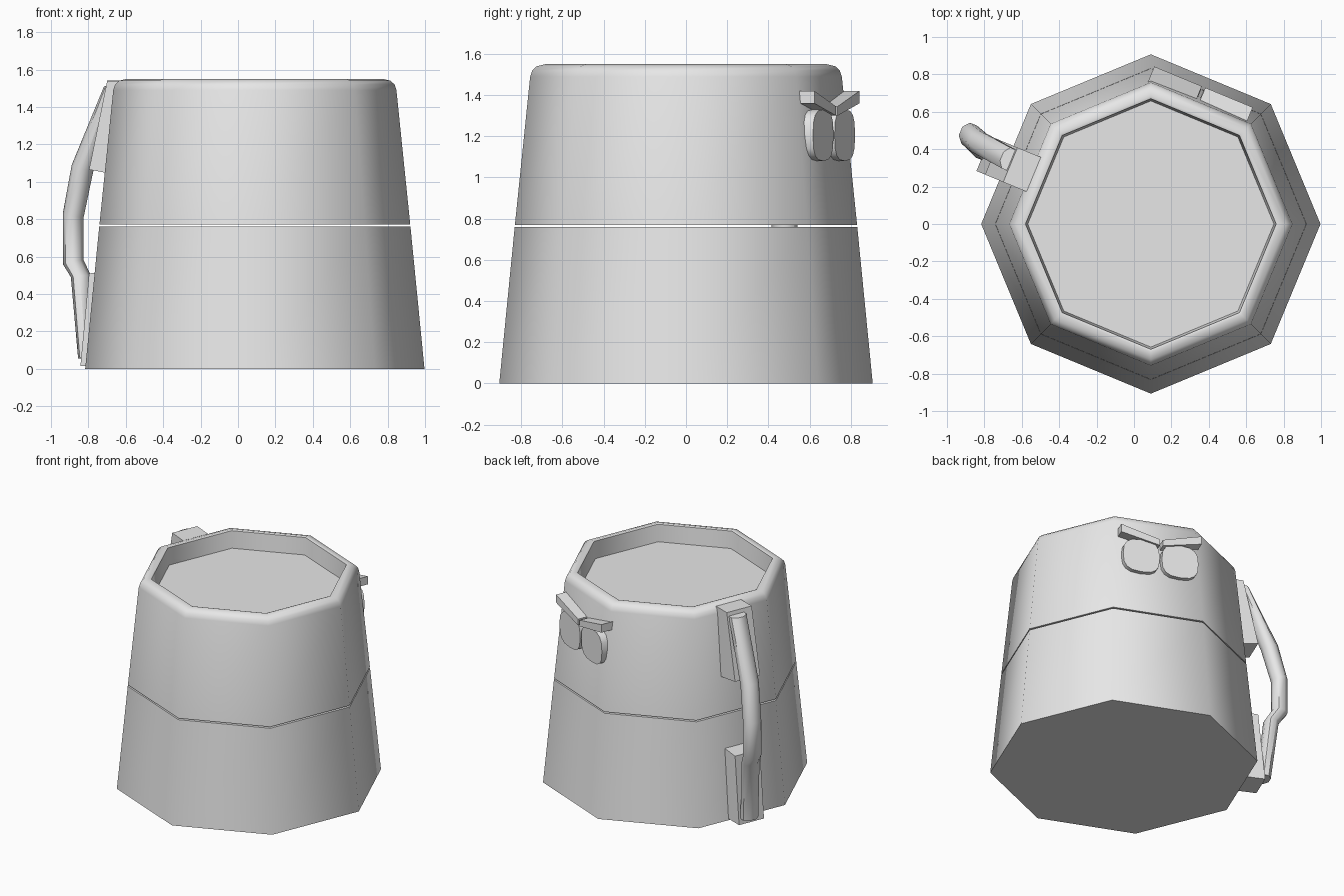
import bpy, bmesh, math
from mathutils import Vector

cube = bpy.data.objects.get("Cube")
if cube:
    bpy.data.objects.remove(cube, do_unlink=True)

grey = bpy.data.materials.new("plain_grey")
grey.use_nodes = True
grey.diffuse_color = (0.8, 0.8, 0.8, 1)
grey.node_tree.nodes["Principled BSDF"].inputs["Base Color"].default_value = (0.8, 0.8, 0.8, 1)

AXIS_X = 0.09  # the tub sits off centre to leave room for the handle


def loft(name, rings, smooth=50):
    """Skin a list of equal point rings and cap both ends."""
    bm = bmesh.new()
    rows = [[bm.verts.new(p) for p in ring] for ring in rings]
    count = len(rows[0])
    for low, high in zip(rows, rows[1:]):
        for i in range(count):
            j = (i + 1) % count
            bm.faces.new((low[i], low[j], high[j], high[i]))
    bm.faces.new(rows[0][::-1])
    bm.faces.new(rows[-1])
    bmesh.ops.recalc_face_normals(bm, faces=bm.faces)
    mesh = bpy.data.meshes.new(name)
    bm.to_mesh(mesh)
    bm.free()
    mesh.materials.append(grey)
    mesh.shade_smooth()
    mesh.set_sharp_from_angle(angle=math.radians(smooth))
    obj = bpy.data.objects.new(name, mesh)
    bpy.context.collection.objects.link(obj)
    return obj


def octagon(radius, z):
    return [Vector((AXIS_X + radius * math.cos(math.tau * i / 8),
                    radius * math.sin(math.tau * i / 8), z)) for i in range(8)]


def on_side(degrees):
    """Return a mapping (outward, sideways, height) for one side of the tub."""
    a = math.radians(degrees)
    out = Vector((math.cos(a), math.sin(a), 0))
    side = Vector((math.sin(a), -math.cos(a), 0))
    return lambda n, t, z: Vector((AXIS_X, 0, z)) + out * n + side * t


# Tub body: two tapered halves with a thin open seam
loft("lower_body", [octagon(0.907, 0), octagon(0.832, 0.76)])
upper = [(0.831, 0.77), (0.757, 1.49), (0.747, 1.52), (0.725, 1.54),
         (0.685, 1.55), (0.67, 1.545), (0.658, 1.42)]
loft("upper_body", [octagon(r, z) for r, z in upper])

# Eyes and slanted brows
face = on_side(67.5)
MIDDLE = -0.02
for label, s in (("left", 1), ("right", -1)):
    outline = []
    for i in range(16):
        a = math.tau * i / 16
        c, d = math.cos(a), math.sin(a)
        outline.append((MIDDLE + s * 0.137 + 0.13 * math.copysign(abs(c) ** 0.7, c),
                        1.205 + 0.125 * math.copysign(abs(d) ** 0.7, d)))
    loft(label + "_eye", [[face(n, t, z) for t, z in outline] for n in (0.69, 0.77)])
    brow = [(0.01, 1.30), (0.285, 1.36), (0.285, 1.42), (0.01, 1.345)]
    loft(label + "_brow", [[face(n, MIDDLE + s * t, z) for t, z in brow]
                           for n in (0.69, 0.785)], 30)

# Handle mounts: wedge blocks against the side
grip = on_side(157.5)
mounts = {
    "upper_handle_mount": [(0.68, 1.535), (0.815, 1.54), (0.92, 1.065), (0.72, 1.03)],
    "lower_handle_mount": [(0.74, 0.52), (0.92, 0.51), (0.97, 0.015), (0.80, 0.01)],
}
for name, profile in mounts.items():
    loft(name, [[grip(n, t, z) for n, z in profile] for t in (-0.095, 0.105)], 30)

# Handle bar: inner edge, outer edge, their heights, and sideways shift
sections = [
    (0.79, 1.515, 0.875, 1.51, 0.03),
    (0.965, 1.06, 1.07, 1.09, 0.05),
    (1.03, 0.81, 1.13, 0.83, 0.07),
    (1.03, 0.58, 1.13, 0.56, 0.07),
    (0.98, 0.50, 1.075, 0.49, 0.05),
    (0.94, 0.06, 1.025, 0.055, 0.03),
]
rings = []
for n_in, z_in, n_out, z_out, shift in sections:
    ring = []
    for i in range(8):
        a = math.tau * (i + 0.5) / 8
        k = 0.5 + 0.5 * math.cos(a) / math.cos(math.pi / 8)
        ring.append(grip(n_in + (n_out - n_in) * k, shift + 0.065 * math.sin(a),
                         z_in + (z_out - z_in) * k))
    rings.append(ring)
loft("handle_bar", rings)
